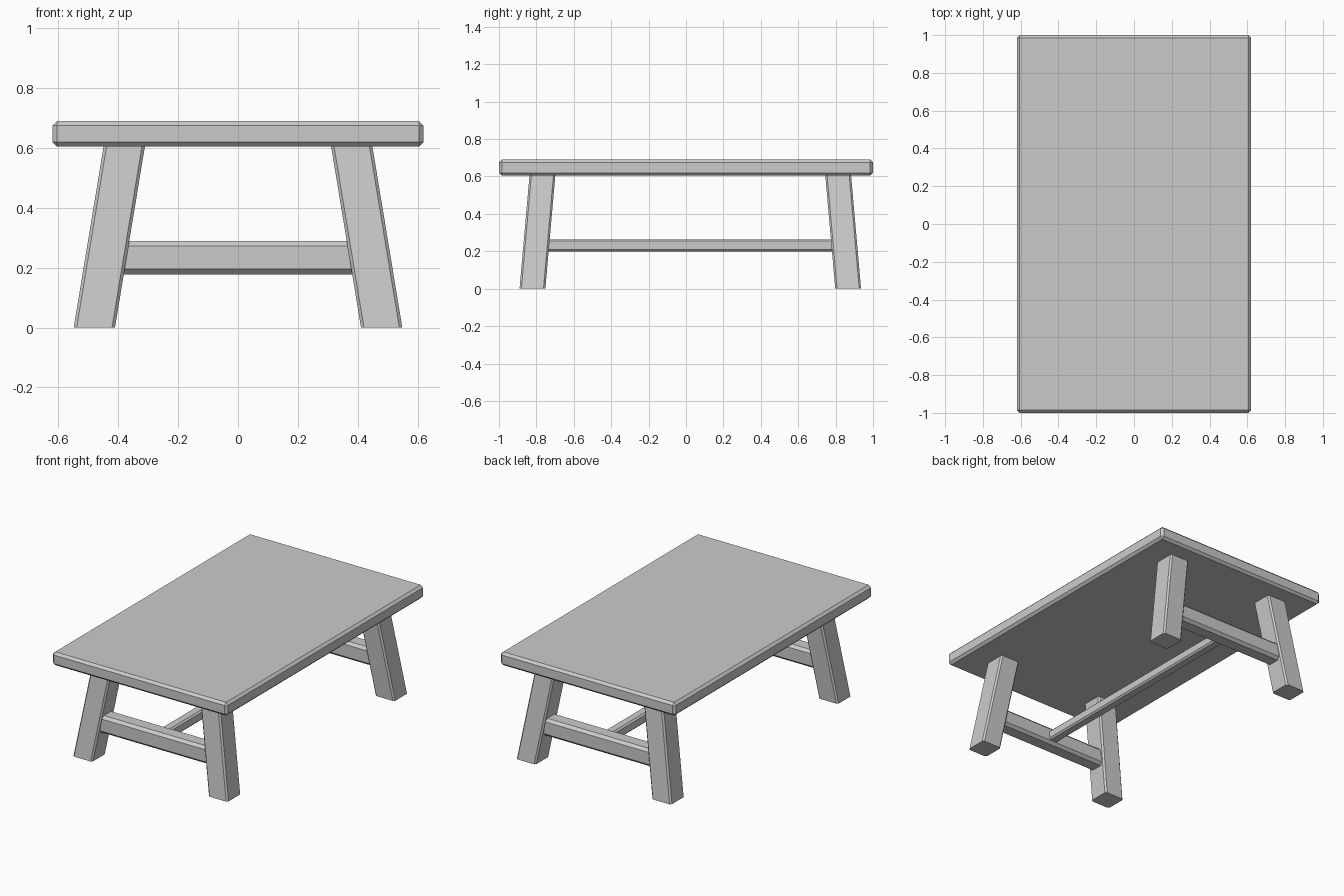
import bpy, bmesh
from mathutils import Matrix, Vector

if "Cube" in bpy.data.objects:
    bpy.data.objects.remove(bpy.data.objects["Cube"])


def beam(name, lo, hi, bevel, axis=None, shear=(0, 0)):
    """Chamfered box from lo to hi; axis limits chamfers to edges along it, shear leans it with z."""
    lo, hi = Vector(lo), Vector(hi)
    size = hi - lo
    bm = bmesh.new()
    bmesh.ops.create_cube(bm, size=1)
    bmesh.ops.transform(bm, verts=bm.verts,
                        matrix=Matrix.Translation((lo + hi) / 2) @ Matrix.Diagonal((*size, 1)))
    edges = [e for e in bm.edges
             if axis is None or abs((e.verts[0].co - e.verts[1].co)[axis]) > 1e-4]
    bmesh.ops.bevel(bm, geom=edges, offset=bevel, segments=1, profile=0.5, affect='EDGES')
    for v in bm.verts:
        v.co.x += shear[0] * v.co.z
        v.co.y += shear[1] * v.co.z
    bmesh.ops.recalc_face_normals(bm, faces=bm.faces)
    mesh = bpy.data.meshes.new(name)
    bm.to_mesh(mesh)
    bm.free()
    obj = bpy.data.objects.new(name, mesh)
    bpy.context.collection.objects.link(obj)
    return obj


# Table top
beam("table_top", (-0.62, -1, 0.605), (0.62, 1, 0.69), 0.015)

LEG_H, HALF = 0.61, 0.069
MID_Y = 0.023            # the leg frame sits slightly toward the back
FOOT_X, FOOT_Y = 0.48, 0.844
LEAN_X, LEAN_Y = 0.165, 0.088

for sy, end in ((-1, "front"), (1, "back")):
    # Splayed legs
    for sx, side in ((-1, "left"), (1, "right")):
        x, y = sx * FOOT_X, MID_Y + sy * FOOT_Y
        beam(f"{end}_{side}_leg", (x - HALF, y - HALF, 0), (x + HALF, y + HALF, LEG_H),
             0.01, axis=2, shear=(-sx * LEAN_X, -sy * LEAN_Y))
    # Cross bar between the pair of legs
    y = MID_Y + sy * 0.825
    beam(f"{end}_cross_bar", (-0.40, y - 0.053, 0.178), (0.40, y + 0.053, 0.29), 0.017, axis=0)

# Long stretcher joining the cross bars
beam("long_stretcher", (-0.032, MID_Y - 0.80, 0.2), (0.032, MID_Y + 0.80, 0.264), 0.01, axis=1)
